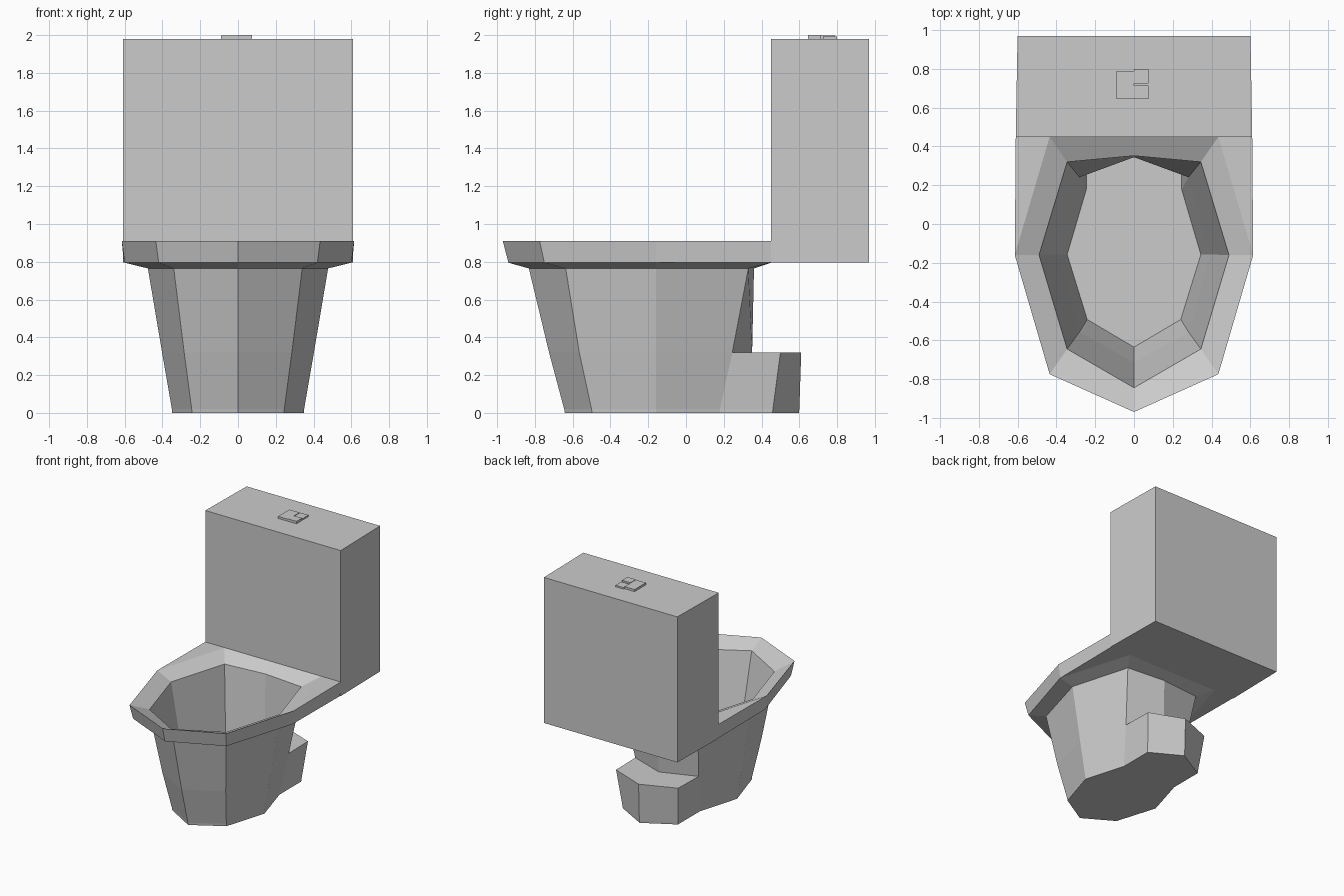
import bpy, bmesh

if "Cube" in bpy.data.objects:
    bpy.data.objects.remove(bpy.data.objects["Cube"])


def finish(name, bm):
    bmesh.ops.remove_doubles(bm, verts=bm.verts, dist=0.0005)
    bmesh.ops.recalc_face_normals(bm, faces=bm.faces)
    mesh = bpy.data.meshes.new(name)
    bm.to_mesh(mesh)
    bm.free()
    obj = bpy.data.objects.new(name, mesh)
    bpy.context.collection.objects.link(obj)
    return obj


def box(name, x0, x1, y0, y1, z0, z1, back_scale=1.0):
    bm = bmesh.new()
    bmesh.ops.create_cube(bm, size=1)
    for v in bm.verts:
        k = back_scale if v.co.y > 0 else 1.0
        v.co = ((x1 if v.co.x > 0 else x0) * k,
                y1 if v.co.y > 0 else y0,
                z1 if v.co.z > 0 else z0)
    return finish(name, bm)


# Bowl with rim and foot: half rings from front to back, mirrored across x
bm = bmesh.new()


def ring(z, pts, s=1.0):
    return [bm.verts.new((x * s, y * s, z)) for x, y in pts]


def bridge(a, b):
    for i in range(len(a) - 1):
        bm.faces.new((a[i], a[i + 1], b[i + 1], b[i]))


mid = [(0, -.725), (.285, -.565), (.402, -.16), (.285, .245), (0, .35)]
base = [(0, -.645), (.245, -.5), (.35, -.16), (.25, .18), (.25, .46), (0, .60)]
foot_top = [(.28, .50), (0, .61)]

rim_top = ring(.91, [(0, -.97), (.435, -.775), (.615, -.16), (.435, .45), (0, .45)])
opening = ring(.85, [(0, -.845), (.345, -.645), (.49, -.16), (.345, .32), (0, .352)])
rim_low = ring(.795, [(0, -.94), (.42, -.75), (.60, -.16), (.42, .45), (0, .45)])
neck = ring(.765, [(0, -.832), (.34, -.637), (.477, -.16), (.338, .33), (0, .36)])
side_top, side_low = ring(.91, [(.61, .45)])[0], ring(.795, [(.605, .45)])[0]

# Rim: sloped top, outer edge, underside, and shoulders running to the tank
bridge(rim_top, opening)
bridge(rim_top[:3], rim_low[:3])
bridge(rim_low, neck)
bm.faces.new((rim_top[2], side_top, side_low, rim_low[2]))
bm.faces.new((rim_top[2], rim_top[3], side_top))
bm.faces.new((rim_low[2], rim_low[3], side_low))
bm.faces.new((rim_top[4], rim_top[3], side_top, side_low, rim_low[3], rim_low[4]))


# Inner and outer walls share the same layout: bowl, foot ledge, foot, floor
def wall(upper, z_mid, z_low, s):
    m = ring(z_mid, mid, s)
    f = ring(z_mid, foot_top, s)
    b = ring(z_low, base, s)
    bridge(upper, m)
    bm.faces.new((m[3], f[0], f[1], m[4]))
    bridge(m[:4] + f, b)
    return b


wall_low = wall(neck, .32, .02, 1.0)
bottom = ring(0, base, .995)
bridge(wall_low, bottom)
bm.faces.new(bottom)
bm.faces.new(wall(opening, .312, .028, .985))

bmesh.ops.mirror(bm, geom=bm.verts[:] + bm.edges[:] + bm.faces[:],
                 axis='X', merge_dist=0.0005)
finish("bowl", bm)

# Tank, slightly narrower at the back
box("tank", -.61, .61, .45, .97, .795, 1.98, .985)

# Flush buttons
box("flush_button_large", -.09, 0, .645, .79, 1.98, 1.997)
box("flush_button_front", 0, .075, .645, .715, 1.98, 2.0)
box("flush_button_back", 0, .075, .725, .80, 1.98, 1.992)
